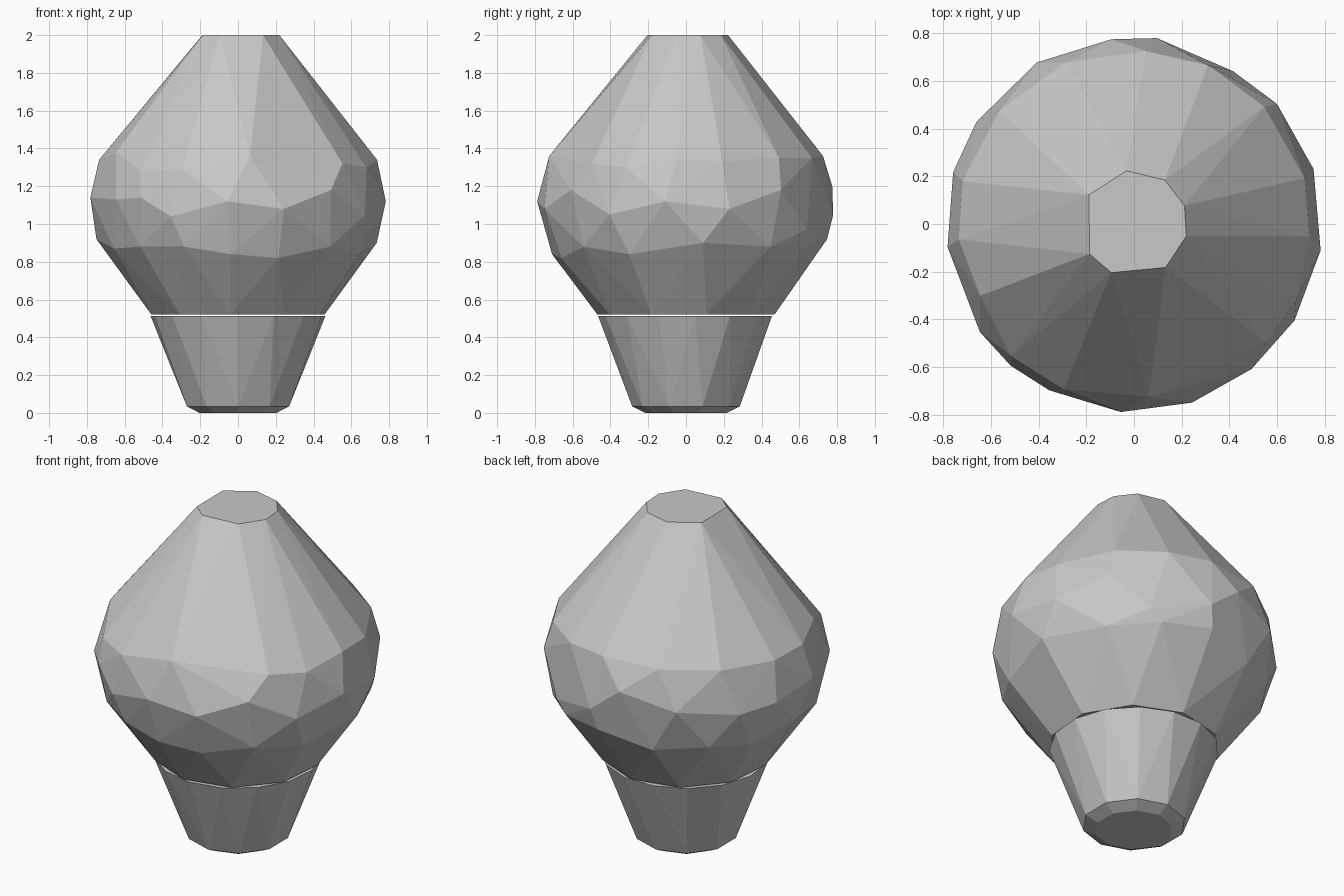
import bpy
import bmesh
from math import sin, cos, radians

cube = bpy.data.objects.get("Cube")
if cube:
    bpy.data.objects.remove(cube, do_unlink=True)

# One plain grey for the whole model
grey = bpy.data.materials.new("plain grey")
grey.use_nodes = True
colour = (0.58, 0.58, 0.58, 1)
grey.diffuse_color = colour
grey.node_tree.nodes["Principled BSDF"].inputs["Base Color"].default_value = colour


def radius_at(profile, z):
    """Interpolate the radius of a (height, radius) profile, listed from the bottom."""
    for (z_low, r_low), (z_high, r_high) in zip(profile, profile[1:]):
        if z <= z_high:
            t = (z - z_low) / (z_high - z_low)
            return r_low + t * (r_high - r_low)
    return profile[-1][1]


def even_ring(count, z, turn=0):
    """Evenly spaced (angle, height) pairs."""
    return [(turn + 360 * i / count, z) for i in range(count)]


def faceted_solid(name, profile, points):
    """Wrap flat facets around points placed on a round profile."""
    bm = bmesh.new()
    for angle, z in points:
        r = radius_at(profile, z)
        a = radians(angle)
        bm.verts.new((r * cos(a), r * sin(a), z))
    hull = bmesh.ops.convex_hull(bm, input=bm.verts[:])
    loose = [v for v in hull["geom_interior"] if isinstance(v, bmesh.types.BMVert)]
    bmesh.ops.delete(bm, geom=loose, context="VERTS")
    # Join coplanar triangles into clean polygons
    bmesh.ops.dissolve_limit(bm, angle_limit=radians(1),
                             verts=bm.verts[:], edges=bm.edges[:])
    bmesh.ops.recalc_face_normals(bm, faces=bm.faces[:])
    mesh = bpy.data.meshes.new(name)
    bm.to_mesh(mesh)
    bm.free()
    mesh.materials.append(grey)
    obj = bpy.data.objects.new(name, mesh)
    bpy.context.collection.objects.link(obj)
    return obj


# Glass bulb: irregular facets around a wide belly, tapering to a flat top
bulb_profile = [(0.52, 0.47), (0.84, 0.71), (0.92, 0.75), (1.05, 0.785),
                (1.12, 0.79), (1.2, 0.78), (1.35, 0.735), (2, 0.225)]
cap = [(a, 2) for a in (147, 98, 55, 20, -13, -54, -115, -146)]
shoulder = [(166, 1.33), (185, 1.34), (205, 1.38), (140, 1.34), (113, 1.35),
            (86, 1.36), (65, 1.35), (42, 1.35), (15, 1.33), (-4, 1.34),
            (-25, 1.3), (-42, 1.32), (-85, 1.36), (-113, 1.29), (-133, 1.28)]
belly = [(97, 1.2), (83, 1.05), (57, 0.97), (40, 1.18), (17, 1.08),
         (-8, 1.12), (-31, 1.05), (-51, 1.18), (-72, 1.08), (-94, 1.12),
         (-117, 1.04), (-131, 1.14), (-145, 1.13), (-173, 1.14),
         (164, 1.1), (147, 1.08), (121, 1.12)]
underside = [(-113, 0.88), (-93, 0.84), (-72, 0.82), (-48, 0.88), (-25, 0.84),
             (7, 0.9), (38, 0.88), (62, 0.9), (85, 0.92), (110, 0.85),
             (135, 0.88), (155, 0.85), (178, 0.92), (-155, 0.87), (-135, 0.88)]
neck = even_ring(10, 0.52, turn=13)
faceted_solid("bulb", bulb_profile, cap + shoulder + belly + underside + neck)

# Tapered base with a narrow bevelled foot
base_profile = [(0, 0.215), (0.035, 0.285), (0.512, 0.465)]
foot = even_ring(10, 0, turn=18)
foot_rim = even_ring(10, 0.035, turn=18)
collar = even_ring(15, 0.512, turn=6)
faceted_solid("base", base_profile, foot + foot_rim + collar)
